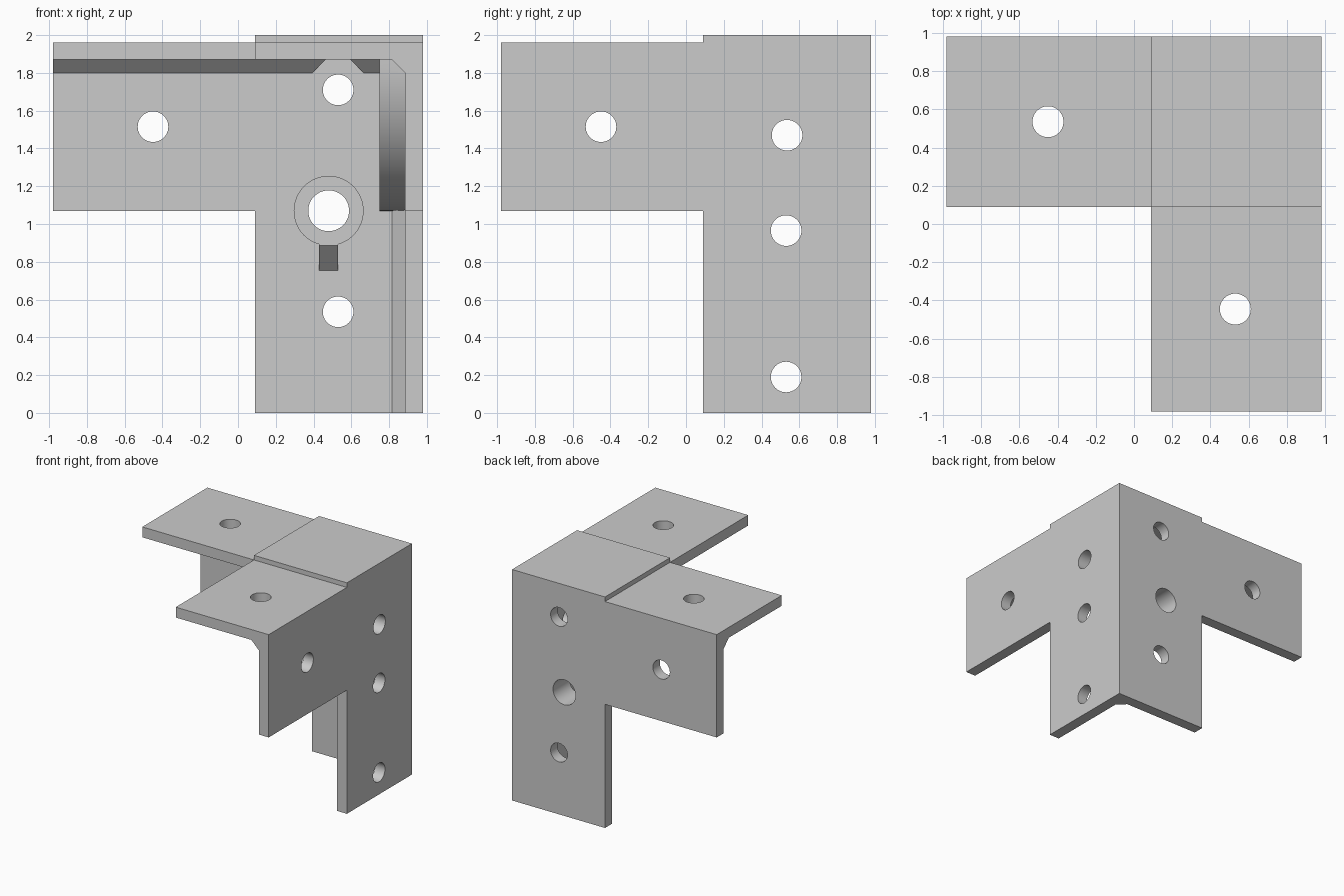
import bpy, bmesh
from math import cos, sin, pi

if "Cube" in bpy.data.objects:
    bpy.data.objects.remove(bpy.data.objects["Cube"])

HALF, ARM, INNER = 0.98, 0.09, 0.885     # outer face, arm edge, inner wall face
LOW, UNDER, TOP = 1.07, 1.87, 1.96       # arm bottom, top plate underside and top
CH = 0.07                                # inner corner chamfer
BOSS = INNER - 0.13                      # front of boss and gusset

grey = bpy.data.materials.new("plain grey")
grey.use_nodes = True
grey.diffuse_color = (0.6, 0.6, 0.6, 1)
grey.node_tree.nodes["Principled BSDF"].inputs["Base Color"].default_value = (0.6, 0.6, 0.6, 1)


def prism(name, axis, pts, lo, hi):
    """Extrude a profile along x, y or z; profile is (y,z), (x,z) or (x,y)."""
    place = {"x": lambda u, v, w: (w, u, v),
             "y": lambda u, v, w: (u, w, v),
             "z": lambda u, v, w: (u, v, w)}[axis]
    bm = bmesh.new()
    a, b = [[bm.verts.new(place(u, v, w)) for u, v in pts] for w in (lo, hi)]
    bm.faces.new(a)
    bm.faces.new(b)
    for i in range(len(pts)):
        j = (i + 1) % len(pts)
        bm.faces.new((a[i], a[j], b[j], b[i]))
    bmesh.ops.recalc_face_normals(bm, faces=bm.faces)
    mesh = bpy.data.meshes.new(name)
    bm.to_mesh(mesh)
    bm.free()
    mesh.materials.append(grey)
    obj = bpy.data.objects.new(name, mesh)
    bpy.context.collection.objects.link(obj)
    return obj


def ring(u, v, r, n=48, turn=0.0):
    return [(u + r * cos(2 * pi * i / n + turn), v + r * sin(2 * pi * i / n + turn))
            for i in range(n)]


def combine(body, tool, operation):
    """Boolean the tool into the body, then discard the tool."""
    mod = body.modifiers.new("join", "BOOLEAN")
    mod.operation, mod.object, mod.solver = operation, tool, "EXACT"
    graph = bpy.context.evaluated_depsgraph_get()
    mesh = bpy.data.meshes.new_from_object(body.evaluated_get(graph))
    body.modifiers.clear()
    body.data = mesh
    bpy.data.objects.remove(tool)


def corner_strip(v):
    """Profile of a chamfer in the corner of INNER and v, sunk into both plates."""
    return [(INNER - CH, v), (INNER, v - CH), (INNER + 0.04, v - CH),
            (INNER + 0.04, v + 0.04), (INNER - CH, v + 0.04)]


# Two L-shaped walls and the L-shaped top
wall = [(-HALF, TOP), (-HALF, LOW), (ARM, LOW), (ARM, 0), (HALF, 0), (HALF, TOP)]
top = [(-HALF, HALF), (-HALF, ARM), (ARM, ARM), (ARM, -HALF), (HALF, -HALF), (HALF, HALF)]
bracket = prism("corner_bracket", "y", wall, INNER, HALF)
square = [(ARM, ARM), (HALF, ARM), (HALF, HALF), (ARM, HALF)]

# Quarter-disc gusset with its centre in the inner corner
R = UNDER - LOW
gusset = [(INNER - R * sin(pi / 2 * i / 32), UNDER - R * cos(pi / 2 * i / 32)) for i in range(33)]
gusset += [(INNER - R, UNDER + 0.04), (INNER + 0.04, UNDER + 0.04), (INNER + 0.04, LOW)]

# Sloping rib under the boss
rib = [(INNER + 0.04, BOSS), (INNER, BOSS), (BOSS, INNER), (BOSS, 0.95), (INNER + 0.04, 0.95)]

parts = [
    prism("side_wall", "x", wall, INNER, HALF),
    prism("top_plate", "z", top, UNDER, TOP),
    prism("raised_corner", "z", square, UNDER + 0.03, 2.0),
    prism("back_chamfer", "x", corner_strip(UNDER), -HALF, INNER + 0.03),
    prism("side_chamfer", "y", corner_strip(UNDER), -HALF, INNER + 0.03),
    prism("upright_chamfer", "z", corner_strip(INNER), 0, UNDER + 0.03),
    prism("gusset", "x", gusset, BOSS - 0.005, INNER + 0.03),
    prism("boss", "y", ring(0.48, LOW, 0.185), BOSS, INNER + 0.03),
    prism("boss_rib", "x", rib, 0.43, 0.53),
]
for part in parts:
    combine(bracket, part, "UNION")

# Octagonal clearance around the upper bolt hole
combine(bracket, prism("bolt_clearance", "y", ring(0.53, 1.71, 0.16 / cos(pi / 8), 8, pi / 8),
                       0.7, INNER), "DIFFERENCE")

# Bolt holes and the large centre hole
holes = [("y", -0.45, 1.515), ("y", 0.53, 1.71), ("y", 0.53, 0.535),
         ("x", -0.45, 1.515), ("x", 0.535, 1.47), ("x", 0.53, 0.965), ("x", 0.53, 0.19),
         ("z", -0.45, 0.535), ("z", 0.53, -0.445)]
for axis, u, v in holes:
    start = 1.7 if axis == "z" else 0.6
    combine(bracket, prism("hole", axis, ring(u, v, 0.081), start, 2.2), "DIFFERENCE")
combine(bracket, prism("centre_hole", "y", ring(0.48, LOW, 0.108), 0.6, 1.2), "DIFFERENCE")

# Smooth the round faces, keep the edges sharp
bpy.ops.object.select_all(action="DESELECT")
bracket.select_set(True)
bpy.context.view_layer.objects.active = bracket
bpy.ops.object.shade_smooth_by_angle(angle=pi / 6)
